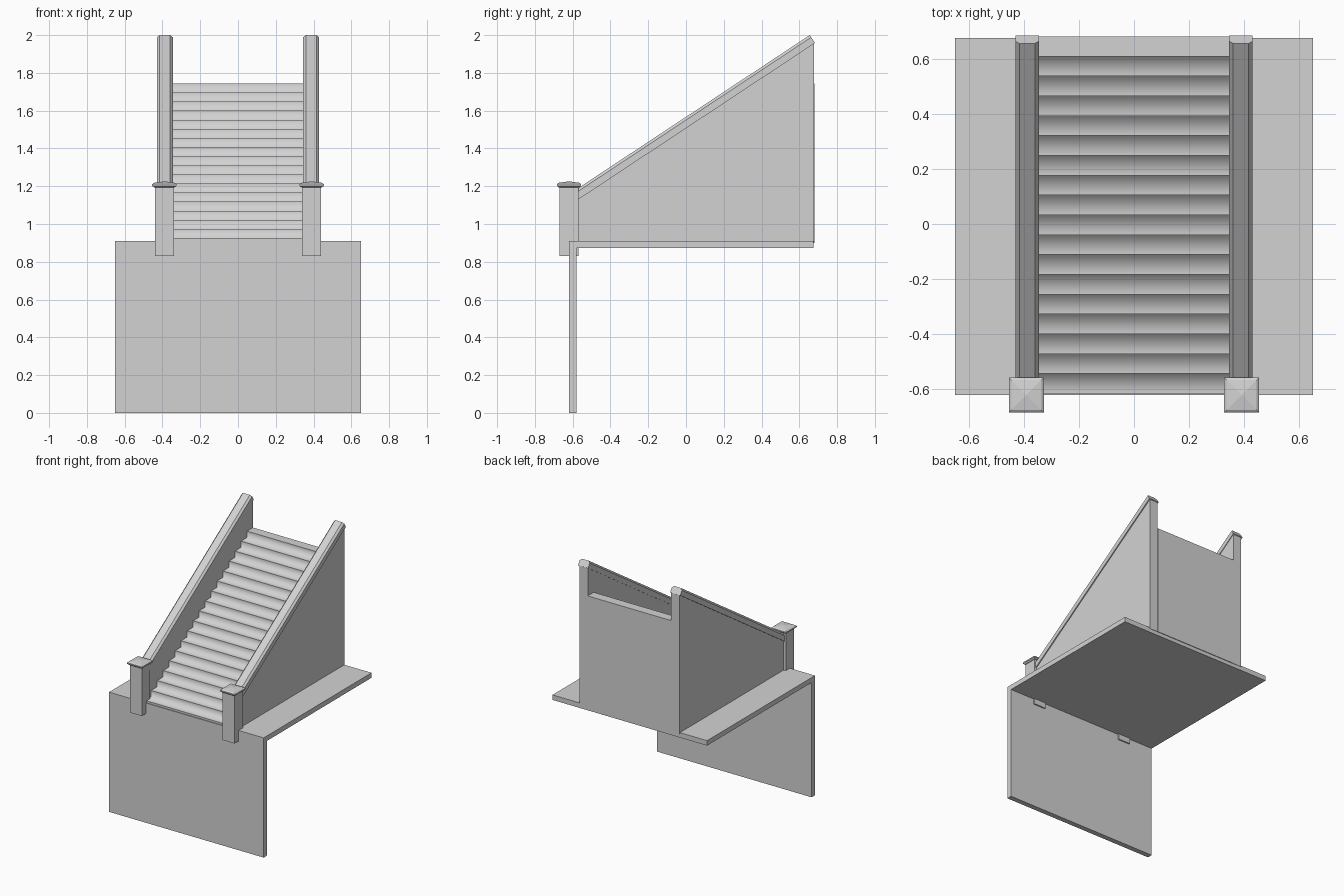
import bpy
import bmesh
from mathutils import Vector

cube = bpy.data.objects.get("Cube")
if cube:
    bpy.data.objects.remove(cube, do_unlink=True)

grey = bpy.data.materials.new("plain_grey")
grey.use_nodes = True
colour = (0.65, 0.65, 0.65, 1)
grey.diffuse_color = colour
grey.node_tree.nodes["Principled BSDF"].inputs["Base Color"].default_value = colour


def finish(bm, name):
    bmesh.ops.recalc_face_normals(bm, faces=bm.faces)
    mesh = bpy.data.meshes.new(name)
    bm.to_mesh(mesh)
    bm.free()
    mesh.materials.append(grey)
    ob = bpy.data.objects.new(name, mesh)
    bpy.context.collection.objects.link(ob)
    return ob


def extrude_profile(points, x0, x1):
    """Sweep a side profile of (y, z) points from x0 to x1."""
    bm = bmesh.new()
    face = bm.faces.new([bm.verts.new((x0, y, z)) for y, z in points])
    new = bmesh.ops.extrude_face_region(bm, geom=[face])["geom"]
    bmesh.ops.translate(bm, vec=(x1 - x0, 0, 0),
                        verts=[g for g in new if isinstance(g, bmesh.types.BMVert)])
    bmesh.ops.recalc_face_normals(bm, faces=bm.faces)
    return bm


def box(name, x0, x1, y0, y1, z0, z1):
    return finish(extrude_profile([(y0, z0), (y1, z0), (y1, z1), (y0, z1)], x0, x1), name)


# Front panel and floor slab
box("front_panel", -0.65, 0.65, -0.62, -0.58, 0, 0.91)
box("floor_slab", -0.65, 0.65, -0.58, 0.675, 0.872, 0.91)

# Staircase: a solid stepped profile
STEPS, FRONT, BACK = 18, -0.615, 0.68
run = (BACK - FRONT) / STEPS
rise = 0.0482
profile = [(BACK, 0.9), (FRONT, 0.9)]
for i in range(STEPS):
    z = 0.925 + rise * i
    profile += [(FRONT + run * i, z), (FRONT + run * (i + 1), z)]
bm = extrude_profile(profile, -0.35, 0.35)
# Soft shading in the inner corners, crisp step noses
for f in bm.faces:
    f.smooth = abs(f.normal.x) < 0.5
for e in bm.edges:
    e.smooth = not e.is_convex and all(f.smooth for f in e.link_faces)
finish(bm, "stairs")

SLOPE = 0.661
for side, sx in (("left", 1), ("right", -1)):
    # Side wall with sloping top
    finish(extrude_profile([(-0.58, 0.9), (0.678, 0.9), (0.678, 1.965), (-0.58, 1.135)],
                           sx * 0.35, sx * 0.422), side + "_wall")

    # Handrail: sloping bar with chamfered upper edges
    bm = extrude_profile([(-0.6, 1.11), (0.683, 1.958), (0.655, 2.0), (-0.6, 2.0 - 1.255 * SLOPE)],
                         sx * 0.345, sx * 0.43)
    up = Vector((0, -SLOPE, 1)).normalized()
    top = max(bm.faces, key=lambda f: f.normal.dot(up))
    long_edges = [e for e in top.edges if e.calc_length() > 1]
    bmesh.ops.bevel(bm, geom=long_edges, offset=0.014, segments=1,
                    affect='EDGES', profile=0.5)
    finish(bm, side + "_handrail")

    # Newel post
    cx, cy = sx * 0.39, -0.62
    box(side + "_post", cx - 0.05, cx + 0.05, cy - 0.05, cy + 0.05, 0.83, 1.2)

    # Post cap: stacked square rings closed by a shallow pyramid
    bm = bmesh.new()
    rings = []
    for half, z in ((0.053, 1.193), (0.064, 1.202), (0.064, 1.211), (0.055, 1.218)):
        rings.append([bm.verts.new((cx + a * half, cy + b * half, z))
                      for a, b in ((-1, -1), (1, -1), (1, 1), (-1, 1))])
    bm.faces.new(rings[0])
    apex = bm.verts.new((cx, cy, 1.226))
    for k in range(4):
        n = (k + 1) % 4
        for lo, hi in zip(rings, rings[1:]):
            bm.faces.new((lo[k], lo[n], hi[n], hi[k]))
        bm.faces.new((rings[-1][k], rings[-1][n], apex))
    finish(bm, side + "_post_cap")
